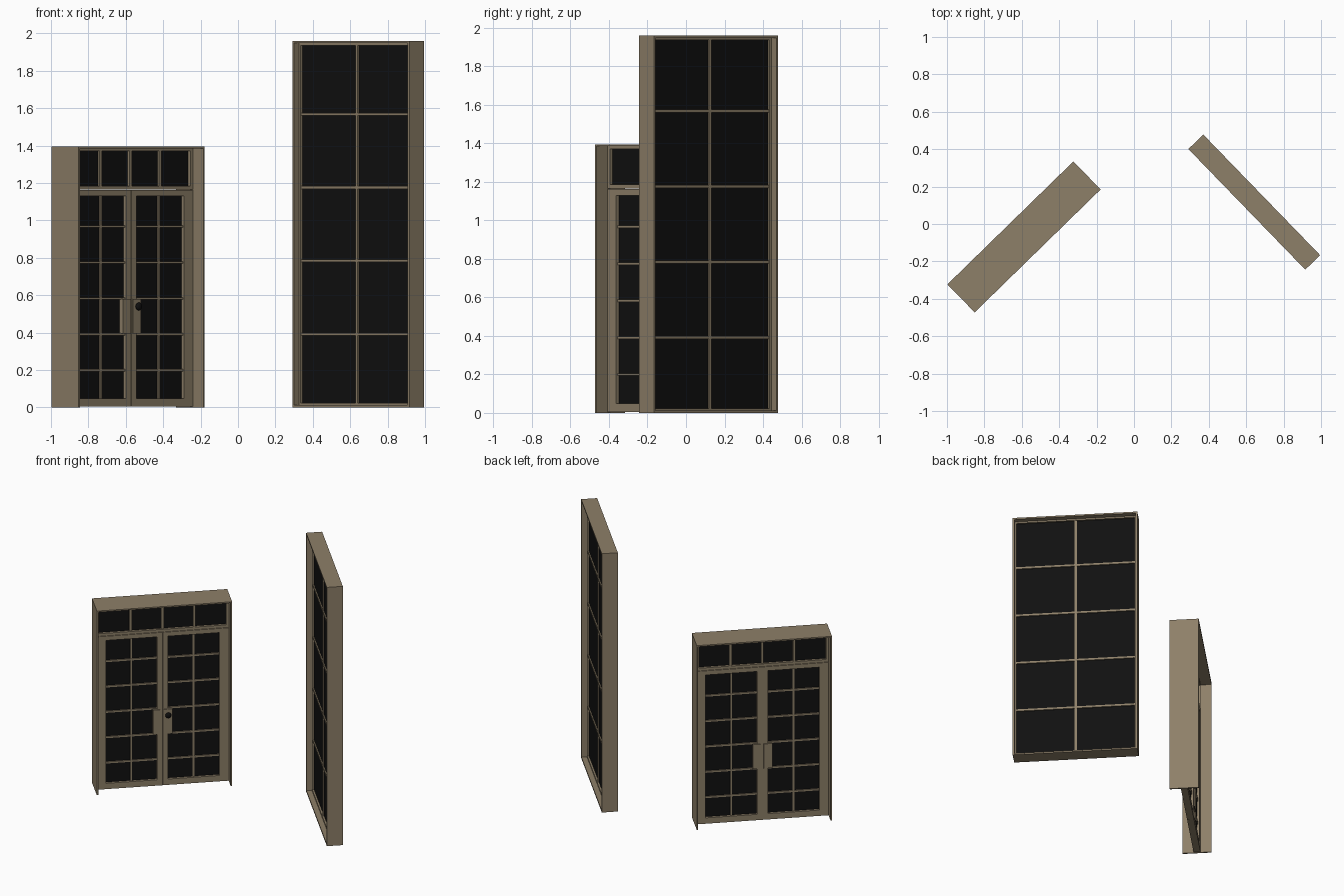
import bpy
import bmesh
from math import radians
from mathutils import Matrix

if "Cube" in bpy.data.objects:
    bpy.data.objects.remove(bpy.data.objects["Cube"], do_unlink=True)


def material(name, color):
    m = bpy.data.materials.new(name)
    m.use_nodes = True
    m.diffuse_color = color
    m.node_tree.nodes["Principled BSDF"].inputs["Base Color"].default_value = color
    return m


wood = material("taupe_paint", (0.27, 0.215, 0.14, 1))
black = material("black_glass", (0.005, 0.005, 0.005, 1))


def finish(name, bm, place, mat):
    mesh = bpy.data.meshes.new(name)
    bm.to_mesh(mesh)
    bm.free()
    mesh.materials.append(mat)
    obj = bpy.data.objects.new(name, mesh)
    obj.matrix_world = place
    bpy.context.collection.objects.link(obj)
    return obj


def bars(name, place, mat, depth, rects):
    """Boxes given as (x0, x1, z0, z1), centred in depth."""
    bm = bmesh.new()
    for x0, x1, z0, z1 in rects:
        m = Matrix.Translation(((x0 + x1) / 2, 0, (z0 + z1) / 2))
        m = m @ Matrix.Diagonal((x1 - x0, depth, z1 - z0, 1))
        bmesh.ops.create_cube(bm, size=1, matrix=m)
    return finish(name, bm, place, mat)


def border(x0, x1, z0, z1, side, bottom, top):
    """Rectangular frame: two uprights with rails between them."""
    rects = [(x0, x0 + side, z0, z1), (x1 - side, x1, z0, z1),
             (x0 + side, x1 - side, z1 - top, z1)]
    if bottom:
        rects.append((x0 + side, x1 - side, z0, z0 + bottom))
    return rects


def upright(x, w, z0, z1):
    return (x - w / 2, x + w / 2, z0, z1)


def level(z, w, x0, x1):
    return (x0, x1, z - w / 2, z + w / 2)


# Double door
door = Matrix.Translation((-0.588, -0.069, 0)) @ Matrix.Rotation(radians(44.3), 4, "Z")
W, H, T = 0.4705, 1.395, 0.01
SPLIT = 1.165
bars("door_casing", door, wood, 0.209, border(-W, W, 0, H, T, 0, T))

# Leaves with glazing bars
for side, x0, x1 in (("left", 0.001, 0.46), ("right", -0.46, -0.001)):
    s = 1 if side == "left" else -1
    g0, g1 = sorted((s * 0.038, s * 0.395))
    bars(side + "_door_leaf", door, wood, 0.05, [
        (x0, g0, 0.004, SPLIT - 0.003), (g1, x1, 0.004, SPLIT - 0.003),
        (g0, g1, 0.004, 0.048), (g0, g1, 1.13, SPLIT - 0.003)])
    bars(side + "_door_muntins", door, wood, 0.03,
         [upright((g0 + g1) / 2, 0.012, 0.048, 1.13)]
         + [level(0.199 + i * 0.192, 0.012, g0, g1) for i in range(5)])
    bars(side + "_door_glass", door, black, 0.012, [(g0, g1, 0.048, 1.13)])
    p0, p1 = sorted((s * 0.008, s * 0.068))
    bars(side + "_lock_plate", door, wood, 0.062, [(p0, p1, 0.395, 0.58)])

# Transom light above the leaves
bars("transom_frame", door, wood, 0.05,
     border(-0.46, 0.46, SPLIT, H - T, 0.018, 0.02, 0.015))
bars("transom_mullions", door, wood, 0.04,
     [upright(x, 0.018, SPLIT + 0.02, H - 0.025) for x in (-0.222, 0, 0.222)])
bars("transom_glass", door, black, 0.012, [(-0.442, 0.442, SPLIT + 0.02, H - 0.025)])

# Round knob on a short neck
bm = bmesh.new()
spot = Matrix.Translation((0.036, -0.036, 0.54))
bmesh.ops.create_cone(bm, cap_ends=True, segments=16, radius1=0.01, radius2=0.01,
                      depth=0.02, matrix=spot @ Matrix.Rotation(radians(90), 4, "X"))
bmesh.ops.create_uvsphere(bm, u_segments=16, v_segments=10, radius=0.021,
                          matrix=spot @ Matrix.Translation((0, -0.01, 0))
                          @ Matrix.Diagonal((1, 0.6, 1, 1)))
for f in bm.faces:
    f.smooth = len(f.verts) < 5
finish("door_knob", bm, door, black)

# Tall window
window = Matrix.Translation((0.643, 0.117, 0)) @ Matrix.Rotation(radians(-45.9), 4, "Z")
W, H, T, BEAD = 0.449, 1.96, 0.012, 0.012
E = W - T - BEAD
bars("window_casing", window, wood, 0.111, border(-W, W, 0, H, T, T, T))
bars("window_sash", window, wood, 0.036,
     border(-W + T, W - T, T, H - T, BEAD, BEAD, BEAD))
bars("window_muntins", window, wood, 0.026,
     [upright(0, 0.018, T + BEAD, H - T - BEAD)]
     + [level(H * i / 5, 0.015, -E, E) for i in range(1, 5)])
bars("window_glass", window, black, 0.01, [(-E, E, T + BEAD, H - T - BEAD)])
